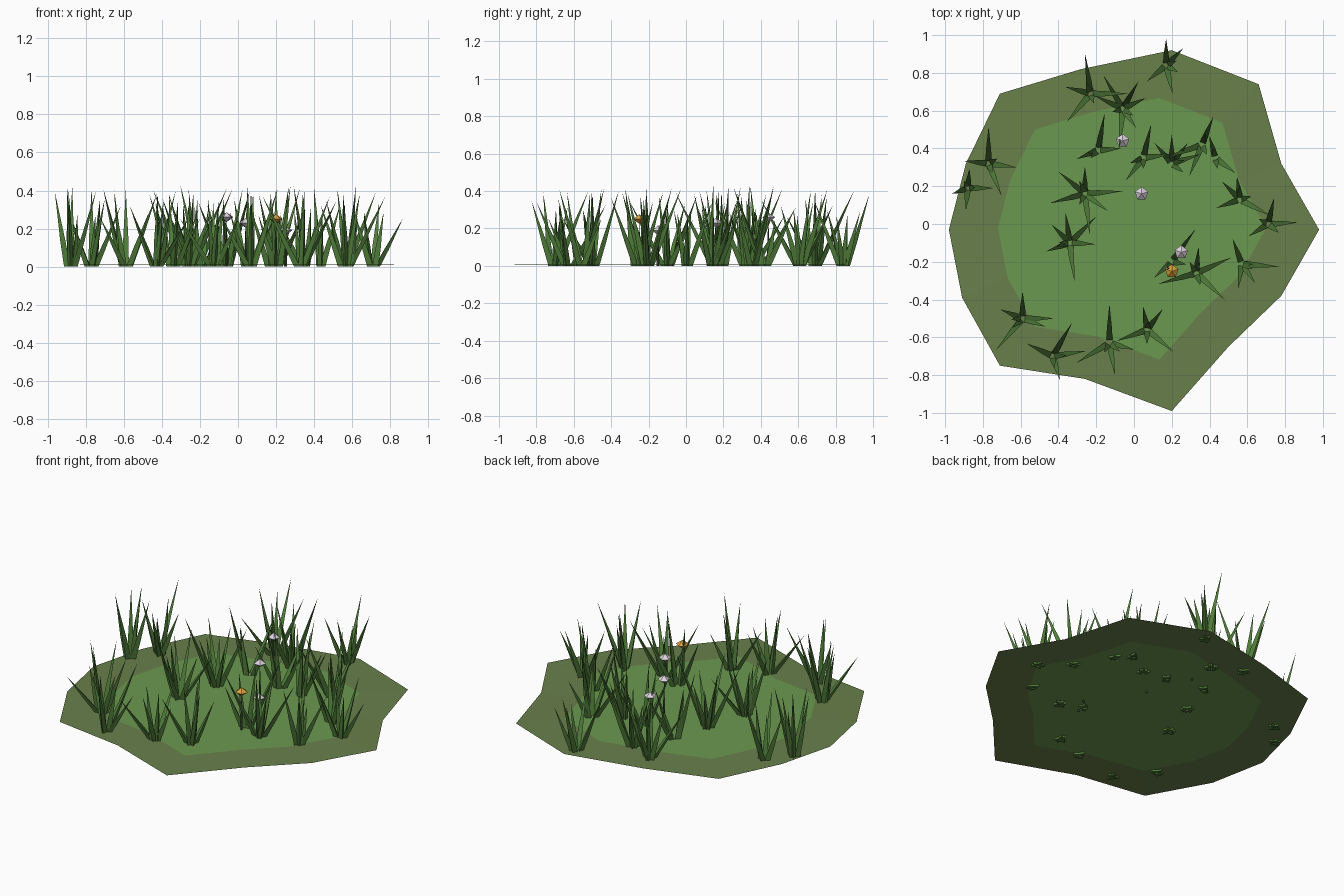
import bpy, bmesh, math, random
from mathutils import Vector

if "Cube" in bpy.data.objects:
    bpy.data.objects.remove(bpy.data.objects["Cube"])

random.seed(4)


def mat(name, r, g, b):
    lin = [(c / 255 / 12.92) if c < 11 else ((c / 255 + 0.055) / 1.055) ** 2.4 for c in (r, g, b)]
    m = bpy.data.materials.new(name)
    m.diffuse_color = (*lin, 1)
    m.use_nodes = True
    m.node_tree.nodes["Principled BSDF"].inputs["Base Color"].default_value = m.diffuse_color
    return m


MEADOW = mat("meadow green", 107, 153, 80)
EDGE = mat("olive edge green", 105, 128, 75)
BLADE = mat("blade green", 80, 125, 58)
STEM = mat("stem green", 58, 84, 44)
WHITE = mat("petal white", 222, 212, 222)
GOLD = mat("petal gold", 226, 166, 62)


def finish(bm, name, *mats):
    bmesh.ops.recalc_face_normals(bm, faces=bm.faces)
    me = bpy.data.meshes.new(name)
    bm.to_mesh(me)
    bm.free()
    for m in mats:
        me.materials.append(m)
    ob = bpy.data.objects.new(name, me)
    bpy.context.collection.objects.link(ob)
    return ob


# Ground patch: irregular outline with a lighter inner lawn
outline = [(.2, .92), (-.28, .82), (-.71, .69), (-.89, .32), (-.98, -.03), (-.91, -.39), (-.71, -.75),
           (-.26, -.82), (.2, -.99), (.5, -.65), (.78, -.38), (.98, -.03), (.78, .32), (.66, .74)]
bm = bmesh.new()
outer = [bm.verts.new((x, y, .008)) for x, y in outline]
inner = [bm.verts.new((x * .725 - .01, y * .725, .011)) for x, y in outline]
centre = bm.verts.new((0, 0, .011))
n = len(outline)
for i in range(n):
    j = (i + 1) % n
    bm.faces.new((outer[i], outer[j], inner[j], inner[i])).material_index = 1
    bm.faces.new((inner[i], inner[j], centre))
finish(bm, "ground_patch", MEADOW, EDGE)


def spike(bm, base, tip, r, sides=3, turn=0.0):
    """Tapered low-poly blade, slightly wider above the root."""
    rings = []
    for t, k in ((0, .95), (.35, .8)):
        c = base.lerp(tip, t)
        rings.append([bm.verts.new(c + Vector((math.cos(a), math.sin(a), 0)) * r * k)
                      for a in (turn + 2 * math.pi * s / sides for s in range(sides))])
    top = bm.verts.new(tip)
    bm.faces.new(rings[0][::-1])
    for s in range(sides):
        q = (s + 1) % sides
        bm.faces.new((rings[0][s], rings[0][q], rings[1][q], rings[1][s]))
        bm.faces.new((rings[1][s], rings[1][q], top))


# Grass clumps: root position and the compass angles its blades lean toward
clumps = [
    (.17, .84, (90, 45, -77, -140)), (-.23, .69, (165, 98, 0, 230)),
    (-.06, .61, (60, 25, 155, -55, -95, 120)), (-.19, .39, (80, 202, 5)),
    (.05, .35, (77, 8, 232)), (.2, .32, (130, 90, 52, 18)),
    (.36, .42, (68, 200, 248)), (.43, .35, (105, -37)),
    (.56, .13, (97, 135, -28, 200)), (.71, 0, (77, 3, 212)),
    (.57, -.21, (110, -5, -98, -55)), (.33, -.26, (85, 24, -43, 196)),
    (.2, -.2, (54, 222)), (.07, -.56, (100, 53, -40, 200)),
    (-.13, -.63, (90, -80, 211, -15)), (-.43, -.7, (60, 9, -73, 154)),
    (-.59, -.5, (90, 0, 230, 158, -20)), (-.34, -.1, (98, 45, -3, -83, 135, 200)),
    (-.26, .16, (90, 4, -37, 195, -83, 140)), (-.77, .32, (90, -8, -68, 174)),
    (-.88, .19, (85, 0, 200, -95))]
for i, (x, y, angles) in enumerate(clumps):
    bm = bmesh.new()
    lean = [(a, random.uniform(.1, .2)) for a in angles]
    lean += [(random.uniform(0, 360), random.uniform(.03, .06)) for _ in range(2)]
    for a, reach in lean:
        a = math.radians(a)
        d = Vector((math.cos(a), math.sin(a), 0))
        if abs(x) > .85:
            reach *= .6
        root = Vector((x, y, 0)) + d * .018
        tip = root + d * reach + Vector((0, 0, random.uniform(.25, .43)))
        spike(bm, root, tip, .02, 3, a)
    finish(bm, f"grass_clump_{i + 1}", BLADE)

# Flowers: thin stem under a flattened faceted head
for i, (x, y, z, m) in enumerate([(-.06, .44, .26, WHITE), (.04, .16, .23, WHITE),
                                  (.25, -.15, .19, WHITE), (.2, -.25, .25, GOLD)]):
    bm = bmesh.new()
    spike(bm, Vector((x, y, 0)), Vector((x, y, z)), .008, 4)
    finish(bm, f"flower_stem_{i + 1}", STEM)
    bm = bmesh.new()
    ring = [bm.verts.new((x + .037 * math.cos(a), y + .037 * math.sin(a), z))
            for a in (.3 + 2 * math.pi * s / 5 for s in range(5))]
    for dz in (.026, -.026):
        p = bm.verts.new((x, y, z + dz))
        for s in range(5):
            bm.faces.new((ring[s], ring[(s + 1) % 5], p))
    finish(bm, f"flower_head_{i + 1}", m)
